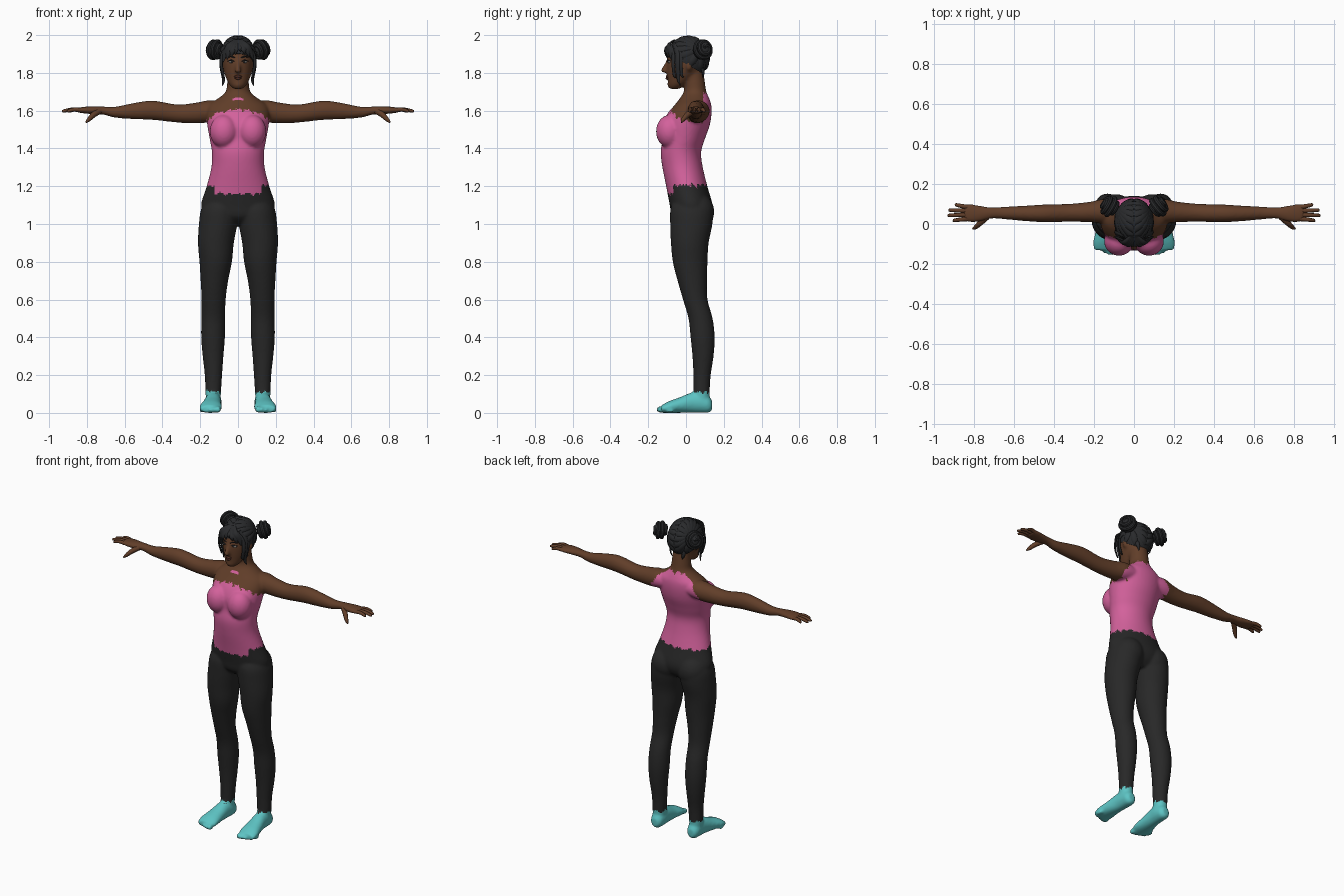
import bpy, bmesh, math, random
from mathutils import Vector, Matrix

random.seed(4)
if "Cube" in bpy.data.objects:
    bpy.data.objects.remove(bpy.data.objects["Cube"], do_unlink=True)


def material(name, r, g, b):
    m = bpy.data.materials.new(name)
    m.use_nodes = True
    m.diffuse_color = (r, g, b, 1)
    bsdf = next(n for n in m.node_tree.nodes if n.type == "BSDF_PRINCIPLED")
    bsdf.inputs["Base Color"].default_value = (r, g, b, 1)
    return m


skin = material("brown skin", .12, .048, .022)
pink = material("pink top", .65, .12, .33)
black = material("black leggings", .021, .021, .021)
teal = material("teal socks", .11, .55, .55)
dark = material("dark hair", .022, .023, .025)
lip = material("dark lips", .085, .028, .018)
white = material("eye white", .4, .37, .34)


def spline(rows, steps=5):
    """Smooth interpolation through rows of numbers."""
    out, last = [], len(rows) - 1
    for i in range(last):
        near = zip(rows[max(i - 1, 0)], rows[i], rows[i + 1], rows[min(i + 2, last)])
        near = list(near)
        for k in range(steps):
            t = k / steps
            out.append([.5 * (2 * q + (r - p) * t + (2 * p - 5 * q + 4 * r - s) * t ** 2
                              + (3 * q - p - 3 * r + s) * t ** 3) for p, q, r, s in near])
    return out + [list(rows[-1])]


def loft(bm, rings, sides=24):
    """Skin rings given as (centre, U axis, V axis) and cap both ends."""
    loops = []
    for c, u, v in rings:
        angles = [2 * math.pi * k / sides for k in range(sides)]
        loops.append([bm.verts.new(c + u * math.cos(a) + v * math.sin(a)) for a in angles])
    for a, b in zip(loops, loops[1:]):
        for k in range(sides):
            n = (k + 1) % sides
            bm.faces.new((a[k], a[n], b[n], b[k]))
    bm.faces.new(loops[0])
    bm.faces.new(loops[-1])


def tube(bm, points, radii, flat=1, hub=Vector((0, 0, 0)), sides=8, steps=4):
    """Tapered strand through points; flat squashes it along the line from hub."""
    rows = spline([(*p, r) for p, r in zip(points, radii)], steps)
    pts = [Vector(r[:3]) for r in rows]
    rings = []
    for i, p in enumerate(pts):
        tan = (pts[min(i + 1, len(pts) - 1)] - pts[max(i - 1, 0)]).normalized()
        u = tan.cross(p - hub).normalized()
        v = u.cross(tan)
        rings.append((p, u * rows[i][3], v * rows[i][3] * flat))
    loft(bm, rings, sides)


def ball(bm, centre, size):
    m = Matrix.Translation(centre) @ Matrix.Diagonal((*size, 1))
    return bmesh.ops.create_uvsphere(bm, u_segments=24, v_segments=14, radius=1, matrix=m)


def make(name, bm, mats, angle=60):
    bmesh.ops.recalc_face_normals(bm, faces=bm.faces)
    mesh = bpy.data.meshes.new(name)
    bm.to_mesh(mesh)
    bm.free()
    ob = bpy.data.objects.new(name, mesh)
    bpy.context.collection.objects.link(ob)
    for m in mats:
        mesh.materials.append(m)
    bpy.ops.object.select_all(action="DESELECT")
    ob.select_set(True)
    bpy.context.view_layer.objects.active = ob
    bpy.ops.object.shade_smooth_by_angle(angle=math.radians(angle))
    return ob


X, Y, Z = Vector((1, 0, 0)), Vector((0, 1, 0)), Vector((0, 0, 1))
bm = bmesh.new()

# Torso and neck: z, y, half width, half depth
torso = [(1.0, .03, .1, .06), (1.04, .027, .165, .1), (1.1, .027, .195, .113), (1.2, .004, .166, .109),
         (1.3, -.018, .141, .107), (1.38, -.027, .138, .107), (1.45, -.012, .15, .112),
         (1.52, .0, .162, .125), (1.58, .017, .168, .118), (1.63, .037, .155, .097),
         (1.665, .045, .105, .078), (1.7, .048, .066, .06), (1.75, .045, .057, .055), (1.82, .035, .055, .055)]
loft(bm, [(Vector((0, y, z)), X * w, Y * d) for z, y, w, d in spline(torso)], 40)

# Head: z, y, half width, half depth
head = [(1.715, -.062, .022, .026), (1.735, -.05, .044, .045), (1.77, -.03, .062, .068),
        (1.81, -.01, .075, .092), (1.86, 0, .081, .102), (1.91, .01, .08, .1),
        (1.95, .012, .07, .086), (1.98, .012, .04, .05)]
loft(bm, [(Vector((0, y, z)), X * w, Y * d) for z, y, w, d in spline(head)], 32)
tube(bm, [(0, -.09, 1.875), (0, -.103, 1.845), (0, -.12, 1.815)], [.01, .011, .013])
ball(bm, (0, -.115, 1.811), (.018, .018, .011))
ball(bm, (0, -.085, 1.738), (.022, .014, .016))

leg = [(.05, .131, .083, .038, .042), (.12, .131, .083, .042, .043), (.2, .13, .085, .046, .046),
       (.3, .132, .09, .055, .056), (.4, .132, .088, .063, .064), (.5, .131, .077, .063, .064),
       (.6, .129, .049, .064, .065), (.7, .125, .033, .073, .078), (.8, .118, .022, .086, .092),
       (.9, .117, .02, .095, .1), (1.0, .105, .028, .102, .112), (1.08, .095, .03, .1, .112),
       (1.14, .08, .025, .08, .08)]
foot = [(.138, .13, .04, .02, .025), (.12, .13, .045, .037, .044), (.08, .13, .055, .043, .055),
        (.03, .133, .054, .044, .054), (-.03, .139, .042, .051, .042), (-.09, .144, .031, .06, .031),
        (-.13, .146, .02, .054, .02)]
arm = [(.07, .07, 1.6, .05, .045), (.15, .065, 1.597, .06, .058), (.22, .06, 1.588, .051, .055),
       (.32, .056, 1.585, .045, .048), (.45, .053, 1.602, .044, .051), (.55, .053, 1.598, .038, .043),
       (.65, .055, 1.592, .031, .029), (.71, .055, 1.6, .028, .022), (.76, .052, 1.602, .038, .021),
       (.81, .053, 1.603, .046, .018), (.85, .057, 1.603, .042, .012)]
for s in (1, -1):
    # Legs, feet and toes
    loft(bm, [(Vector((s * x, y, z)), X * w, Y * d) for z, x, y, w, d in spline(leg)], 28)
    loft(bm, [(Vector((s * x, y, z)), X * w, Z * h) for y, x, z, w, h in spline(foot)], 24)
    for k in range(5):
        r = .018 - .0015 * k
        ball(bm, (s * (.105 + .022 * k), -.134 + .003 * k * k, r), (r * .8, .024, r))
    # Arms
    loft(bm, [(Vector((s * x, y, z)), Y * d, Z * h) for x, y, z, d, h in spline(arm)], 24)
    # Chest, seat and ears
    ball(bm, (s * .075, -.086, 1.49), (.075, .073, .088))
    ball(bm, (s * .092, .056, 1.065), (.095, .094, .1))
    ball(bm, (s * .081, .015, 1.84), (.011, .018, .03))
for v in bm.verts:
    v.co.z = max(v.co.z, 0)

# Fuse the body into one smooth skin
rough = make("body_form", bm, [])
fuse = rough.modifiers.new("fuse", "REMESH")
fuse.mode = "VOXEL"
fuse.voxel_size = .008
soft = rough.modifiers.new("soften", "SMOOTH")
soft.factor, soft.iterations = .5, 5
graph = bpy.context.evaluated_depsgraph_get()
bm = bmesh.new()
bm.from_mesh(bpy.data.meshes.new_from_object(rough.evaluated_get(graph)))
bpy.data.objects.remove(rough, do_unlink=True)


def clothing(p):
    """Slot by place: 0 skin, 1 top, 2 leggings, 3 socks."""
    x, y = abs(p.x), p.y
    z = p.z + .009 * math.sin(p.x * 130 + 1) * math.cos(y * 110) + random.uniform(-.005, .005)
    if z < .112:
        return 3
    if z < (1.158 if y < -.06 and x < .125 else 1.205):
        return 2
    if x > .172:
        return 0
    if y < -.03:
        collar = x < .032 and 1.656 < p.z < 1.676 - x * .3 and y > -.06
        return int(z < 1.608 - 2 * x * x or collar)
    if y < .09:
        return int(z < 1.545)
    return int(z < 1.69 and x < .075 + (1.7 - z) * .75)


for f in bm.faces:
    f.material_index = clothing(f.calc_center_median())
make("body", bm, [skin, pink, black, teal], 180)

# Fingers and thumbs
bm = bmesh.new()
for s in (1, -1):
    for y0, y1, tip in ((.026, .018, .905), (.046, .043, .93), (.066, .069, .926), (.084, .096, .895)):
        tube(bm, [(s * .83, y0, 1.603), (s * (.83 + tip) / 2, (y0 + y1) / 2, 1.606),
                  (s * (tip - .006), y1, 1.598), (s * tip, y1, 1.597)], [.012, .0105, .008, .003])
    tube(bm, [(s * .735, .035, 1.597), (s * .765, .008, 1.578), (s * .79, -.015, 1.553),
              (s * .805, -.024, 1.538)], [.016, .015, .011, .004])
make("fingers", bm, [skin])

# Face details
bm = bmesh.new()
tube(bm, [(-.026, -.089, 1.779), (0, -.1, 1.782), (.026, -.089, 1.779)], [.002, .007, .002])
tube(bm, [(-.022, -.089, 1.776), (0, -.1, 1.771), (.022, -.089, 1.776)], [.002, .008, .002])
make("lips", bm, [lip])
whites, lashes = bmesh.new(), bmesh.new()
for s in (1, -1):
    ball(whites, (s * .034, -.084, 1.858), (.015, .012, .007))
    ball(lashes, (s * .033, -.0925, 1.858), (.006, .005, .0065))
    tube(lashes, [(s * .016, -.097, 1.859), (s * .034, -.097, 1.867), (s * .054, -.082, 1.863)],
         [.002, .003, .002])
    tube(lashes, [(s * .014, -.1, 1.879), (s * .036, -.097, 1.887), (s * .058, -.079, 1.882)],
         [.002, .004, .002])
make("eye_whites", whites, [white])
make("lashes_and_brows", lashes, [dark])

# Hair cap, cut along the hairline
C = Vector((0, .012, 1.88))
size = Vector((.093, .11, .113))
bm = bmesh.new()
ball(bm, C, size)
cut = bmesh.ops.bisect_plane(bm, geom=bm.verts[:] + bm.edges[:] + bm.faces[:], clear_inner=True,
                             plane_co=(0, -.1, 1.905), plane_no=(0, .115, .2))
bmesh.ops.contextual_create(bm, geom=[e for e in cut["geom_cut"] if isinstance(e, bmesh.types.BMEdge)])
make("hair_cap", bm, [dark])


def on_cap(d):
    return C + d.normalized() * size


# Strands combed from the parting and hairline into each bun
bm = bmesh.new()
for s in (1, -1):
    bun_dir = Vector((s * .75, .5, .4))
    turns = [math.radians(22 + 21 * k) for k in range(10)]
    starts = [Vector((0, -math.cos(a), math.sin(a))) for a in turns]
    starts += [Vector((s * .6, -.75, .3)), Vector((s * .9, -.4, .05)),
               Vector((s * .95, .1, -.35)), Vector((s * .6, .6, -.6))]
    for d in starts:
        path = [on_cap(d.normalized().lerp(bun_dir.normalized(), t)) for t in (0, .25, .5, .75, 1)]
        tube(bm, path, [.01, .018, .018, .014, .01], .4, C)
make("combed_strands", bm, [dark], 40)

# Buns: a core wrapped by coils
bm = bmesh.new()
for s in (1, -1):
    hub = Vector((s * .122, .088, 1.923))
    axis = Vector((s * .8, .55, .2)).normalized()
    u = axis.cross(Z).normalized()
    v = axis.cross(u)
    ball(bm, hub, (.037, .043, .048))
    coil = []
    for k in range(37):
        t = k / 36
        lat, a = math.pi * (t - .5) * .92, t * 8 * math.pi
        coil.append(hub + axis * .034 * math.sin(lat)
                    + (u * math.cos(a) + v * math.sin(a)) * .047 * math.cos(lat))
    tube(bm, coil, [.004] + [.0125] * 35 + [.004], .9, hub, 8, 2)
make("hair_buns", bm, [dark], 40)

# Fringe and long side locks
bm = bmesh.new()
for s in (1, -1):
    for x, y, z, w in ((.012, -.108, 1.905, .013), (.032, -.108, 1.892, .015),
                       (.052, -.098, 1.878, .016), (.07, -.083, 1.862, .016)):
        z += .008 * s
        tube(bm, [(s * x * .25, -.062, 1.974), (s * x * .7, -.094, 1.945),
                  (s * x, y, (z + 1.945) / 2), (s * x * 1.12, y + .004, z)], [.008, w, w, .002], .45, C)
    for y, z, w in ((-.068, 1.775, .011), (-.046, 1.732, .014), (-.028, 1.78, .011)):
        tube(bm, [(s * .05, y - .015, 1.95), (s * .083, y, 1.9), (s * .089, y, 1.84),
                  (s * .077, y + .006, 1.79 - (1.79 - z) * .4), (s * .083, y + .016, z)],
             [.01, w, w, w * .8, .002], .5, C)
    # Loose wisps at the nape
    tube(bm, [(s * .05, .085, 1.83), (s * .045, .092, 1.8), (s * .035, .088, 1.775)],
         [.012, .01, .002], .5, C)
make("fringe_and_locks", bm, [dark], 40)
